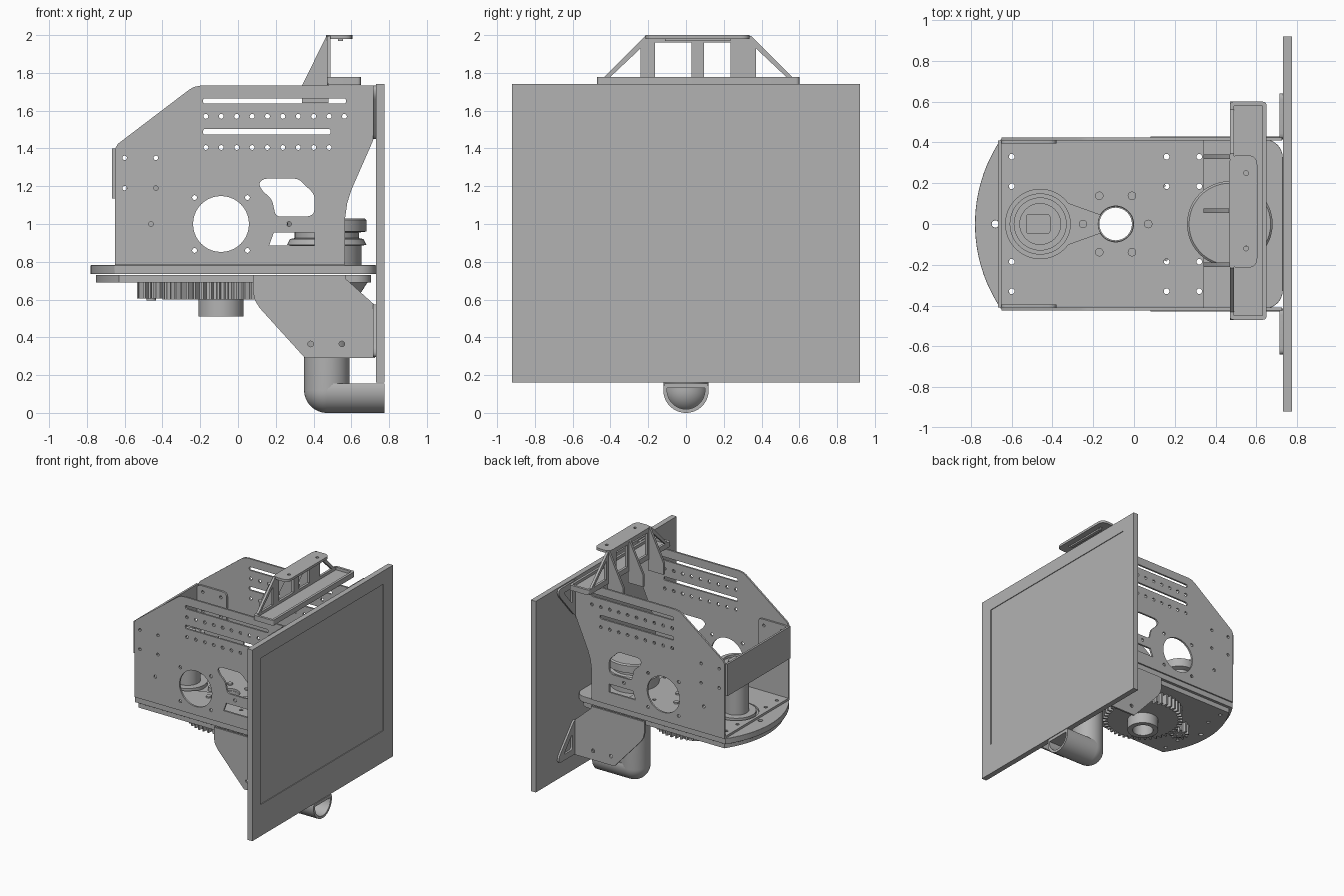
import bpy, bmesh
from math import sin, cos, pi, radians
from mathutils import Matrix, Vector

cube = bpy.data.objects.get("Cube")
if cube:
    bpy.data.objects.remove(cube)

# One grey finish for every part
grey = bpy.data.materials.new("satin grey")
grey.use_nodes = True
grey.diffuse_color = (0.45, 0.45, 0.45, 1)
grey.node_tree.nodes["Principled BSDF"].inputs["Base Color"].default_value = (0.45, 0.45, 0.45, 1)
parts = []


def finish(name, mesh):
    """Weld, orient and link a mesh as a named part."""
    bm = bmesh.new()
    bm.from_mesh(mesh)
    bmesh.ops.remove_doubles(bm, verts=bm.verts, dist=1e-5)
    bmesh.ops.recalc_face_normals(bm, faces=bm.faces)
    bm.to_mesh(mesh)
    bm.free()
    mesh.materials.clear()
    mesh.materials.append(grey)
    obj = bpy.data.objects.new(name, mesh)
    bpy.context.scene.collection.objects.link(obj)
    parts.append(obj)
    return obj


def arc(cx, cy, r, a0, a1, n=24):
    return [(cx + r * cos(radians(a0 + (a1 - a0) * i / n)),
             cy + r * sin(radians(a0 + (a1 - a0) * i / n))) for i in range(n + 1)]


def circle(cx, cy, r, n=16):
    return arc(cx, cy, r, 0, 360, n)[:-1]


def rect(x0, x1, y0, y1):
    return [(x0, y0), (x1, y0), (x1, y1), (x0, y1)]


def rounded(points, r, n=5):
    """Round every corner of a polygon."""
    out, pts = [], [Vector(p) for p in points]
    for i, p in enumerate(pts):
        ends = []
        for q in (pts[i - 1], pts[(i + 1) % len(pts)]):
            d = q - p
            ends.append(p + d.normalized() * min(r, d.length * 0.45))
        for k in range(n + 1):
            t = k / n
            out.append(tuple(ends[0] * (1 - t) ** 2 + p * 2 * t * (1 - t) + ends[1] * t * t))
    return out


PLANES = {"xy": ((1, 0, 0), (0, 1, 0), (0, 0, 1)),
          "xz": ((1, 0, 0), (0, 0, 1), (0, -1, 0)),
          "yz": ((0, 1, 0), (0, 0, 1), (1, 0, 0))}


def plate(name, plane, outline, a, b, holes=()):
    """Flat sheet with holes, lying in a plane, between offsets a and b."""
    curve = bpy.data.curves.new(name, "CURVE")
    curve.dimensions = "2D"
    curve.fill_mode = "BOTH"
    curve.extrude = abs(b - a) / 2
    for loop in [outline, *holes]:
        spline = curve.splines.new("POLY")
        spline.points.add(len(loop) - 1)
        for point, (u, v) in zip(spline.points, loop):
            point.co = (u, v, 0, 1)
        spline.use_cyclic_u = True
    temp = bpy.data.objects.new(name + " temp", curve)
    bpy.context.scene.collection.objects.link(temp)
    bpy.context.view_layer.update()
    graph = bpy.context.evaluated_depsgraph_get()
    mesh = bpy.data.meshes.new_from_object(temp.evaluated_get(graph))
    bpy.data.objects.remove(temp)
    bpy.data.curves.remove(curve)
    axes = Matrix(PLANES[plane]).transposed().to_4x4()
    shift = Vector((0, 1, 0) if plane == "xz" else PLANES[plane][2]) * (a + b) / 2
    mesh.transform(Matrix.Translation(shift) @ axes)
    mesh.name = name
    return finish(name, mesh)


def lathe(name, x, y, profile, steps=48):
    """Turn an (r, z) profile about a vertical axis."""
    bm = bmesh.new()
    verts = [bm.verts.new((x + r, y, z)) for r, z in profile]
    edges = [bm.edges.new(pair) for pair in zip(verts, verts[1:])]
    bmesh.ops.spin(bm, geom=verts + edges, cent=(x, y, 0), axis=(0, 0, 1),
                   angle=2 * pi, steps=steps)
    mesh = bpy.data.meshes.new(name)
    bm.to_mesh(mesh)
    bm.free()
    return finish(name, mesh)


def gear_outline(x, y, r, depth, teeth):
    step = 360 / teeth
    return [p for i in range(teeth) for rr, f in
            ((r - depth, 0), (r - depth, 0.4), (r, 0.55), (r, 0.85))
            for p in arc(x, y, rr, (i + f) * step, (i + f) * step, 1)[:1]]


HUB = -0.09     # x of the main turning axis
MOTOR = -0.46   # x of the motor axis
DRAIN = 0.47    # x of the outlet axis

# Display panel: body and a raised frame around the screen
plate("panel_body", "yz", rect(-0.92, 0.92, 0.16, 1.74), 0.73, 0.769)
plate("panel_frame", "yz", rect(-0.92, 0.92, 0.16, 1.74), 0.769, 0.775,
      [rect(-0.812, 0.793, 0.42, 1.63)])

# Base plates with a bowed end
small = [(x, s * y) for s in (1, -1) for x in (-0.6, 0.16, 0.32) for y in (0.185, 0.33)]
small_holes = [circle(x, y, 0.014, 12) for x, y in small]
bow = arc(-0.037, 0, 0.743, 146, 214)
corner = arc(0.64, -0.325, 0.09, -90, 0, 8) + arc(0.64, 0.325, 0.09, 0, 90, 8)
base_holes = [circle(HUB, 0, 0.085, 32), circle(-0.68, 0, 0.018)] + small_holes
base = plate("base_plate", "xy", bow + corner, 0.735, 0.782, base_holes)
bevel = base.modifiers.new("edge", "BEVEL")
bevel.width, bevel.segments, bevel.limit_method = 0.008, 2, "ANGLE"
plate("lower_plate", "xy", [(x * 0.965, y * 0.96) for x, y in bow + corner],
      0.69, 0.73, base_holes)

# Chassis floor with a keyhole opening for the motor
keyhole = arc(MOTOR, 0, 0.17, 36, 324, 36) + arc(HUB, 0, 0.088, 210, 510, 30)
plate("chassis_floor", "xy", rect(-0.65, 0.34, -0.415, 0.415), 0.782, 0.8,
      [keyhole] + small_holes)
for i in range(6):
    bx, by = arc(HUB, 0, 0.16, i * 60, 0, 1)[0]
    lathe("floor_bolt", bx, by, [(0, 0.78), (0.021, 0.78), (0.021, 0.812), (0, 0.812)], 12)

# Chassis side walls, mirrored
wall = ([(-0.65, 0.782), (-0.65, 1.40), (-0.635, 1.425), (-0.26, 1.71), (-0.235, 1.725),
         (-0.2, 1.732), (0.725, 1.732), (0.725, 1.47), (0.71, 1.43), (0.6, 1.18),
         (0.578, 1.11), (0.567, 1.03), (0.565, 0.782)])
window = rounded([(0.11, 1.215), (0.135, 1.24), (0.32, 1.24), (0.405, 1.157), (0.405, 1.06),
                  (0.38, 1.04), (0.2, 1.04), (0.18, 1.13), (0.125, 1.18)], 0.025)
wall_holes = [window, [(0.165, 0.887), (0.405, 0.887), (0.405, 0.955), (0.19, 0.955)],
              circle(HUB, 1.0, 0.148, 40), circle(0.27, 1.0, 0.013, 12), circle(-0.46, 1.0, 0.013, 12),
              rounded(rect(-0.185, 0.572, 1.637, 1.665), 0.013),
              rounded(rect(-0.185, 0.49, 1.473, 1.503), 0.013)]
for z, count in ((1.57, 10), (1.405, 9)):
    wall_holes += [circle(-0.17 + 0.0815 * i, z, 0.013, 12) for i in range(count)]
wall_holes += [circle(HUB + sx * 0.14, 1 + sz * 0.14, 0.013, 12) for sx in (1, -1) for sz in (1, -1)]
wing_holes = [circle(x, z, 0.012, 12) for x in (-0.6, -0.435) for z in (1.19, 1.35)]

# Lower bracket, its ears and the front wings share the mirror loop
bracket = [(0.08, 0.73), (0.08, 0.64), (0.09, 0.595), (0.115, 0.555), (0.355, 0.29),
           (0.725, 0.29), (0.725, 0.57), (0.57, 0.71), (0.57, 0.73)]
bracket_holes = [circle(x, 0.365, 0.015, 12) for x in (0.385, 0.55)]


def ear(s, tip, far):
    """Triangular lug, wide at z = tip and narrowing towards z = far."""
    d = 1 if far > tip else -1
    outer = [(s * 0.415, tip), (s * 0.64, tip), (s * 0.64, tip + d * 0.05), (s * 0.44, far), (s * 0.415, far)]
    slot = [(s * 0.465, tip + d * 0.05), (s * 0.575, tip + d * 0.05), (s * 0.465, tip + d * 0.18)]
    return rounded(outer, 0.03), [rounded(slot, 0.02)]


for s, side in ((1, "back"), (-1, "front")):
    plate(side + "_side_wall", "xz", wall, s * 0.41, s * 0.425, wall_holes + wing_holes)
    plate(side + "_wing", "xz", rounded(rect(-0.655, -0.38, 1.135, 1.40), 0.04),
          s * 0.395, s * 0.41, wing_holes)
    plate(side + "_lower_bracket", "xz", bracket, s * 0.415, s * 0.43, bracket_holes)
    for label, tip, far in (("_upper_ear", 1.732, 1.45), ("_lower_ear", 0.295, 0.575)):
        shape, slots = ear(s, tip, far)
        plate(side + label, "yz", shape, 0.714, 0.73, slots)
plate("end_cross_plate", "yz", rect(-0.41, 0.41, 1.135, 1.40), -0.667, -0.65)

# Drive: ring gear, hub tube, pinion and motor
plate("main_gear", "xy", gear_outline(HUB, 0, 0.31, 0.035, 44), 0.6, 0.69, [circle(HUB, 0, 0.08, 32)])
lathe("hub_tube", HUB, 0, [(0.08, 0.51), (0.12, 0.51), (0.12, 0.69), (0.08, 0.69), (0.08, 0.51)])
plate("pinion", "xy", gear_outline(MOTOR, 0, 0.075, 0.028, 10), 0.605, 0.69)
lathe("motor_shaft", MOTOR, 0, [(0, 0.595), (0.025, 0.595), (0.025, 0.7), (0, 0.7)], 24)
lathe("motor", MOTOR, 0, [(0, 0.78), (0.15, 0.78), (0.15, 0.81), (0.095, 0.81), (0.095, 1.14),
                          (0.13, 1.15), (0.13, 1.22), (0.1, 1.22), (0.1, 1.2), (0, 1.2)])
plate("motor_plug", "xy", rounded(rect(MOTOR - 0.07, MOTOR + 0.05, -0.05, 0.05), 0.02), 1.2, 1.225)

# Flanged collar above the outlet
lathe("outlet_collar", DRAIN, 0, [(0, 0.78), (0.185, 0.78), (0.185, 0.885), (0.21, 0.89), (0.195, 0.92),
                                  (0.17, 0.925), (0.17, 0.955), (0.21, 0.96), (0.21, 1.02),
                                  (0.2, 1.03), (0, 1.03)])

# Outlet: funnel and pipe with a rounded elbow, then a flat-topped spout
lathe("outlet_pipe", DRAIN, 0, arc(0, 0.12, 0.12, -90, 0, 12) + [(0.12, 0.54), (0.215, 0.69), (0, 0.69)])
plate("outlet_spout", "yz", arc(0, 0.12, 0.12, 163, 377, 36), DRAIN, 0.775,
      [arc(0, 0.12, 0.1, 174, 366, 36)])

# Top mount: tray, truss wall, gussets and cap plate
tray = rounded(rect(0.47, 0.65, -0.47, 0.6), 0.02)
plate("mount_tray_floor", "xy", tray, 1.735, 1.755)
plate("mount_tray_rim", "xy", tray, 1.755, 1.778, [rect(0.49, 0.63, -0.45, 0.58)])
truss_holes = [rect(-0.165, 0.03, 1.77, 1.96), rect(0.095, 0.235, 1.77, 1.96),
               [(-0.41, 1.77), (-0.24, 1.77), (-0.24, 1.93)],
               [(0.37, 1.77), (0.54, 1.77), (0.37, 1.93)]]
plate("mount_truss", "yz", [(-0.47, 1.74), (0.6, 1.74), (0.345, 1.995), (-0.215, 1.995)],
      0.47, 0.49, truss_holes)
for y in (-0.2, 0.065, 0.33):
    plate("mount_gusset", "xz", [(0.34, 1.64), (0.48, 1.64), (0.48, 1.995), (0.468, 1.995), (0.34, 1.735)],
          y - 0.01, y + 0.01)
plate("mount_cap", "xy", rounded(rect(0.465, 0.605, -0.215, 0.337), 0.05), 1.98, 2.0,
      [circle(0.55, y, 0.012, 12) for y in (-0.12, 0.25)])
plate("mount_cap_rib", "xy", rect(0.53, 0.555, -0.11, 0.235), 1.968, 1.98)

# Smooth the turned and rounded surfaces, keeping real edges crisp
bpy.ops.object.select_all(action="DESELECT")
for obj in parts:
    obj.select_set(True)
bpy.context.view_layer.objects.active = parts[0]
bpy.ops.object.shade_smooth_by_angle(angle=radians(30))
